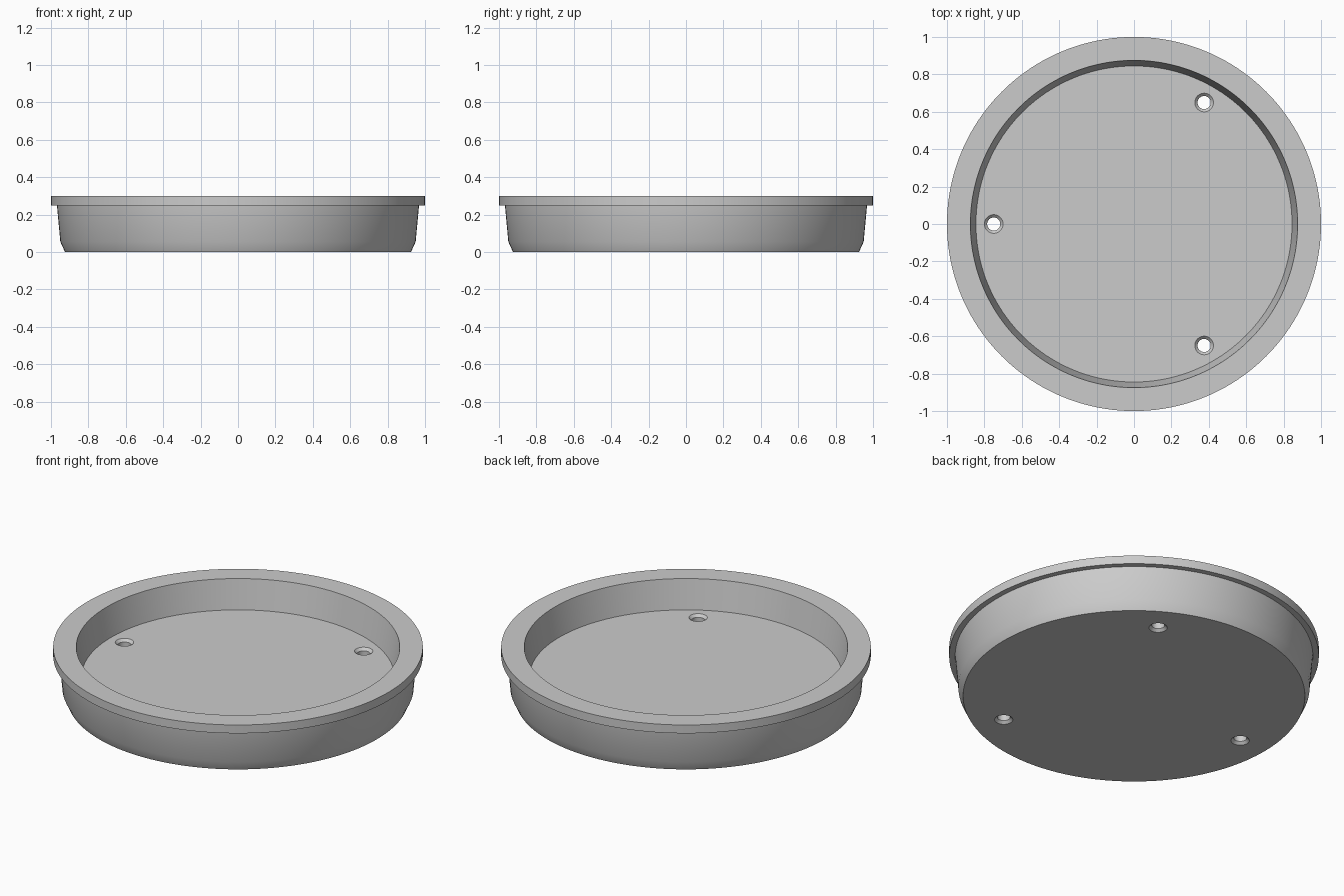
import bpy, bmesh, math
from mathutils import Matrix, Vector

old = bpy.data.objects.get("Cube")
if old:
    bpy.data.objects.remove(old, do_unlink=True)

grey = bpy.data.materials.new("plain grey")
grey.use_nodes = True
colour = (0.6, 0.6, 0.6, 1)
grey.diffuse_color = colour
grey.node_tree.nodes["Principled BSDF"].inputs["Base Color"].default_value = colour


def lathe(name, profile, steps, centre=(0, 0)):
    """Turn an (r, z) profile around a vertical axis and cap both ends."""
    bm = bmesh.new()
    rings = []
    for r, z in profile:
        ring = [bm.verts.new((centre[0] + r * math.cos(math.tau * i / steps),
                              centre[1] + r * math.sin(math.tau * i / steps), z))
                for i in range(steps)]
        rings.append(ring)
    for a, b in zip(rings, rings[1:]):
        for i in range(steps):
            j = (i + 1) % steps
            bm.faces.new((a[i], a[j], b[j], b[i]))
    bm.faces.new(rings[0])
    bm.faces.new(rings[-1])
    bmesh.ops.recalc_face_normals(bm, faces=bm.faces)
    mesh = bpy.data.meshes.new(name)
    bm.to_mesh(mesh)
    bm.free()
    mesh.materials.append(grey)
    obj = bpy.data.objects.new(name, mesh)
    bpy.context.collection.objects.link(obj)
    return obj


# Dish: outside wall, overhanging rim, inside wall and floor
RIM, FLOOR = 0.3, 0.127
dish = lathe("dish", [(0.925, 0), (0.95, 0.055), (0.968, 0.25), (1, 0.25),
                      (1, RIM), (0.875, RIM), (0.845, FLOOR)], 160)
bpy.context.view_layer.objects.active = dish
dish.select_set(True)

# Three drain holes, flared at both ends
HOLE, FLARE = 0.035, 0.015
flare_profile = [(HOLE + 2 * FLARE, -FLARE), (HOLE, FLARE),
                 (HOLE, FLOOR - FLARE), (HOLE + 2 * FLARE, FLOOR + FLARE)]
for k in range(3):
    angle = math.pi / 3 + k * math.tau / 3
    cutter = lathe("hole_cutter", flare_profile, 32,
                   (0.75 * math.cos(angle), 0.75 * math.sin(angle)))
    cutter.hide_render = True
    cut = dish.modifiers.new("drain_hole", "BOOLEAN")
    cut.operation = "DIFFERENCE"
    cut.solver = "EXACT"
    cut.object = cutter
    bpy.ops.object.modifier_apply(modifier=cut.name)
    bpy.data.objects.remove(cutter, do_unlink=True)

bpy.ops.object.shade_smooth_by_angle(angle=math.radians(30))
